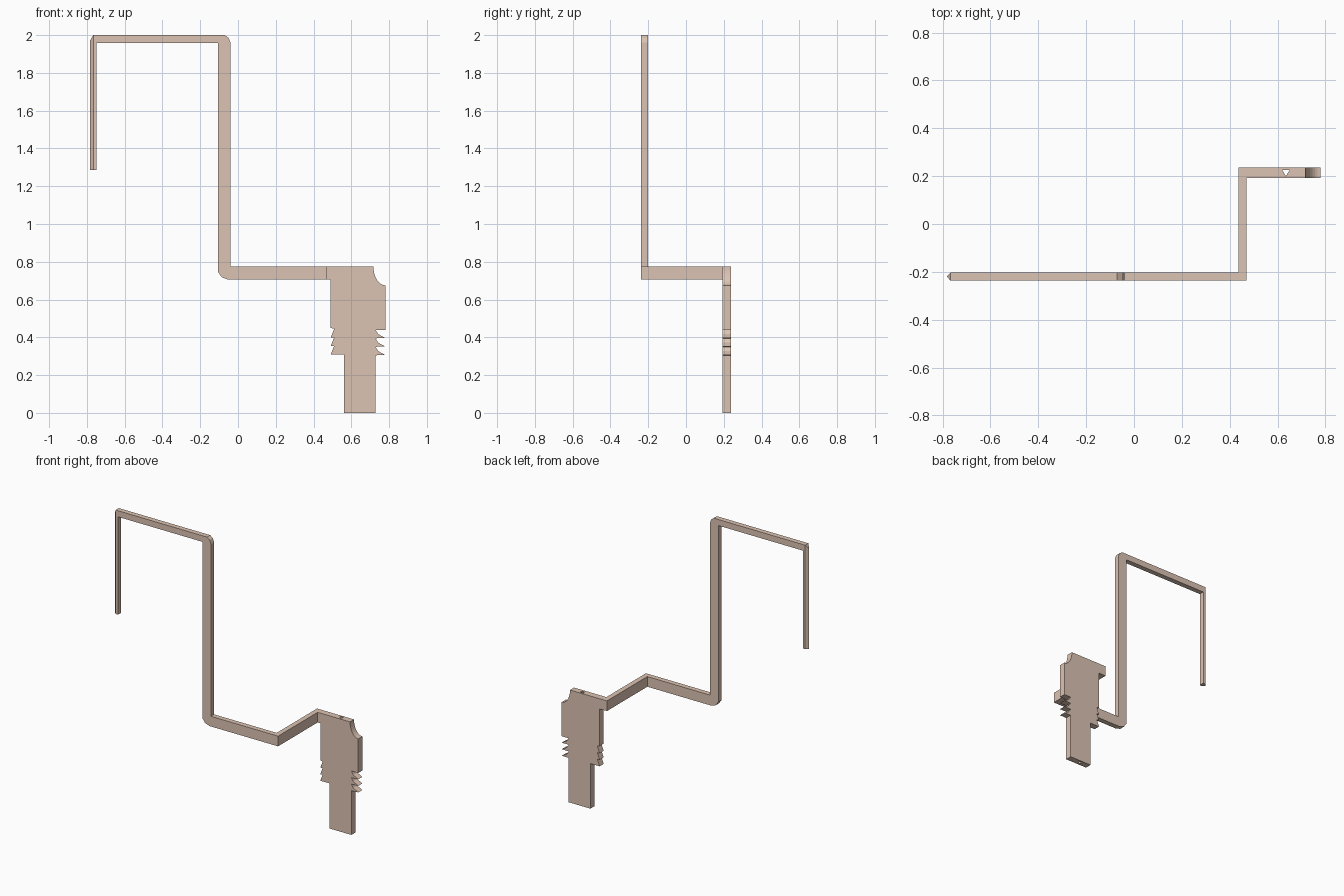
import bpy, bmesh, math
from mathutils import Vector

if "Cube" in bpy.data.objects:
    bpy.data.objects.remove(bpy.data.objects["Cube"])

mat = bpy.data.materials.new("tan_metal")
mat.diffuse_color = (0.72, 0.55, 0.45, 1)
mat.use_nodes = True
mat.node_tree.nodes["Principled BSDF"].inputs["Base Color"].default_value = mat.diffuse_color


def finish(name, bm):
    bmesh.ops.recalc_face_normals(bm, faces=bm.faces)
    me = bpy.data.meshes.new(name)
    bm.to_mesh(me)
    bm.free()
    ob = bpy.data.objects.new(name, me)
    bpy.context.collection.objects.link(ob)
    me.materials.append(mat)
    return ob


def prism(points, axis, a, b):
    """Extrude a 2D outline along y (outline in x,z) or z (outline in x,y)."""
    bm = bmesh.new()
    place = (lambda u, v, w: (u, w, v)) if axis == 'y' else (lambda u, v, w: (u, v, w))
    face = bm.faces.new([bm.verts.new(place(u, v, a)) for u, v in points])
    out = bmesh.ops.extrude_face_region(bm, geom=[face])
    moved = [g for g in out["geom"] if isinstance(g, bmesh.types.BMVert)]
    bmesh.ops.translate(bm, verts=moved, vec=Vector(place(0, 0, b - a)))
    return bm, moved


LEAD = (-0.237, -0.202)   # y range of the thin front wire
PLATE = (0.193, 0.237)    # y range of the rear plate
LOW, HIGH = 0.705, 0.775  # z range of the lower bar

# Bent wire: top bar, upright and lower bar, with clipped outer corners
wire = [(-0.748, 2.0), (-0.07, 2.0), (-0.05, 1.985), (-0.04, 1.96), (-0.04, HIGH),
        (0.471, HIGH), (0.471, LOW), (-0.05, LOW), (-0.085, 0.717), (-0.105, 0.745),
        (-0.105, 1.958), (-0.748, 1.958)]
finish("bent_wire", prism(wire, 'y', *LEAD)[0])

# Hanging pin with a pointed outer edge and sloped shoulder
mid = sum(LEAD) / 2
pin = [(-0.783, mid), (-0.766, LEAD[1]), (-0.748, LEAD[1]),
       (-0.748, LEAD[0]), (-0.766, LEAD[0])]
bm, top = prism(pin, 'z', 1.285, 2.0)
nose = min(top, key=lambda v: v.co.x)
shoulders = [v for v in top if abs(v.co.x + 0.766) < 1e-4]
bmesh.ops.connect_verts(bm, verts=shoulders)
nose.co.z = 1.972
finish("hanging_pin", bm)

# Cross arm joining the wire to the plate
arm = [(0.436, LEAD[1]), (0.471, LEAD[1]), (0.471, PLATE[0]), (0.436, PLATE[0])]
finish("cross_arm", prism(arm, 'z', LOW, HIGH)[0])

# Barbed plate: side tab, left barbs, tail, right barbs, scooped corner
plate = [(0.436, HIGH), (0.436, LOW), (0.491, LOW), (0.491, 0.45)]
for z in (0.445, 0.40, 0.355):
    plate += [(0.509, z), (0.491, z - 0.045)]
plate += [(0.562, 0.31), (0.562, 0), (0.728, 0)]
for z in (0.305, 0.35, 0.395):
    plate += [(0.728, z), (0.78, z + 0.001), (0.742, z + 0.022)]
plate += [(0.728, 0.44), (0.78, 0.44)]
for i in range(9):
    t = math.radians(90 - i * 90 / 8)
    plate.append((0.78 - 0.063 * math.cos(t), HIGH - 0.1 * math.sin(t)))
body = finish("barbed_plate", prism(plate, 'y', *PLATE)[0])

# Triangular channel running down through the plate
tri = [(0.619, 0.226), (0.651, 0.226), (0.635, 0.200)]
cutter = finish("channel_cutter", prism(tri, 'z', -0.1, 0.9)[0])
cutter.hide_render = True
cutter.hide_set(True)
mod = body.modifiers.new("channel", 'BOOLEAN')
mod.object = cutter
mod.operation = 'DIFFERENCE'
mod.solver = 'EXACT'
